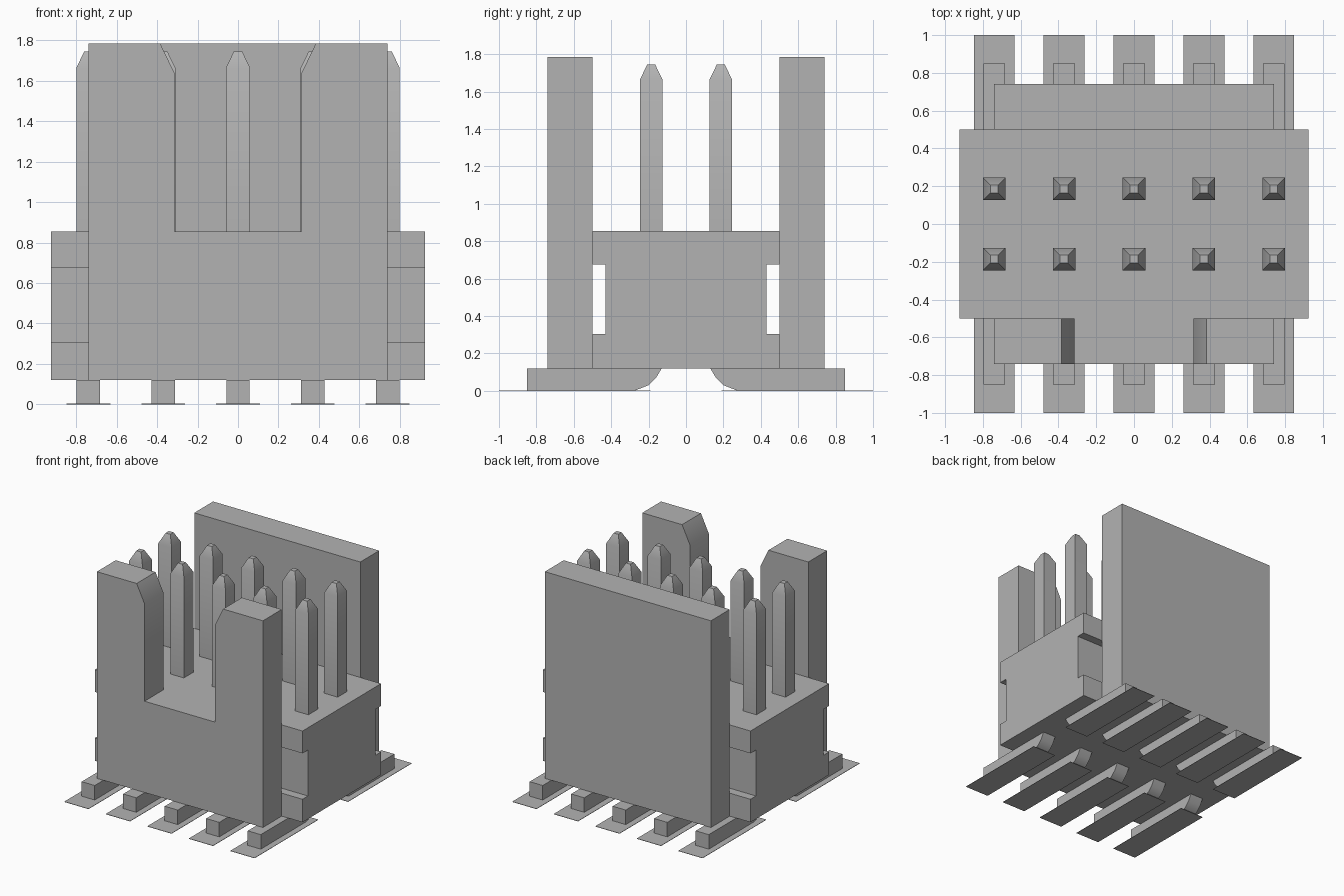
import bpy
import bmesh
import math
from mathutils import Vector

cube = bpy.data.objects.get("Cube")
if cube:
    bpy.data.objects.remove(cube, do_unlink=True)

COLOUR = (0.45, 0.45, 0.45, 1)
grey = bpy.data.materials.new("plain_grey")
grey.use_nodes = True
grey.diffuse_color = COLOUR
grey.node_tree.nodes["Principled BSDF"].inputs["Base Color"].default_value = COLOUR


def finish(bm, name):
    """Turn a bmesh into a smooth-shaded object with sharp edges kept."""
    bmesh.ops.recalc_face_normals(bm, faces=bm.faces)
    for face in bm.faces:
        face.smooth = True
    for edge in bm.edges:
        edge.smooth = edge.calc_face_angle(math.pi) < math.radians(32)
    mesh = bpy.data.meshes.new(name)
    bm.to_mesh(mesh)
    bm.free()
    mesh.materials.append(grey)
    obj = bpy.data.objects.new(name, mesh)
    bpy.context.collection.objects.link(obj)
    return obj


def prism(name, profile, axis, start, end):
    """Extrude an (x, z) profile along y, or a (y, z) profile along x."""
    bm = bmesh.new()
    if axis == "y":
        verts = [bm.verts.new((u, start, v)) for u, v in profile]
        direction = Vector((0, end - start, 0))
    else:
        verts = [bm.verts.new((start, u, v)) for u, v in profile]
        direction = Vector((end - start, 0, 0))
    face = bm.faces.new(verts)
    result = bmesh.ops.extrude_face_region(bm, geom=[face], use_keep_orig=True)
    moved = [g for g in result["geom"] if isinstance(g, bmesh.types.BMVert)]
    bmesh.ops.translate(bm, verts=moved, vec=direction)
    return finish(bm, name)


def mirrored(half):
    """Complete a half profile, listed bottom to top, across its vertical axis."""
    return half + [(-u, v) for u, v in reversed(half)]


def pin(name, x, y):
    """Square post with a tapered tip."""
    bm = bmesh.new()
    rings = []
    for r, z in ((0.06, FLOOR - 0.02), (0.06, 1.665), (0.021, 1.745)):
        corners = ((-r, -r), (r, -r), (r, r), (-r, r))
        rings.append([bm.verts.new((x + u, y + v, z)) for u, v in corners])
    bm.faces.new(rings[0])
    bm.faces.new(rings[-1])
    for low, high in zip(rings, rings[1:]):
        for i in range(4):
            j = (i + 1) % 4
            bm.faces.new((low[i], low[j], high[j], high[i]))
    return finish(bm, name)


BASE, FLOOR, TOP = 0.12, 0.855, 1.785
WALL_X, WALL_IN, WALL_OUT = 0.74, 0.5, 0.74

# Housing block with a long groove along its front and back
body_half = [(0.5, BASE), (0.5, 0.305), (0.43, 0.305),
             (0.43, 0.675), (0.5, 0.675), (0.5, FLOOR)]
prism("housing", mirrored(body_half), "x", -0.925, 0.925)

# Plain back wall
prism("back_wall", mirrored([(WALL_X, BASE), (WALL_X, TOP)]), "y", WALL_IN, WALL_OUT)

# Front wall with a chamfered key slot
front_half = [(WALL_X, BASE), (WALL_X, TOP), (0.385, TOP), (0.315, 1.64), (0.315, FLOOR)]
prism("front_wall", mirrored(front_half), "y", -WALL_OUT, -WALL_IN)

# Pins, bent feet and solder pads, five columns in two rows
foot = [(0.27, 0.003), (0.85, 0.003), (0.85, BASE), (0.13, BASE), (0.16, 0.07), (0.2, 0.03)]
for column in range(5):
    x = (column - 2) * 0.37
    for side, row in ((-1, "front"), (1, "back")):
        tag = f"{row}_{column + 1}"
        pin(f"pin_{tag}", x, side * 0.186)
        prism(f"foot_{tag}", [(side * y, z) for y, z in foot], "x", x - 0.058, x + 0.058)
        pad = [(side * y, z) for y, z in ((0.19, 0), (1, 0), (1, 0.003), (0.19, 0.003))]
        prism(f"pad_{tag}", pad, "x", x - 0.108, x + 0.108)
